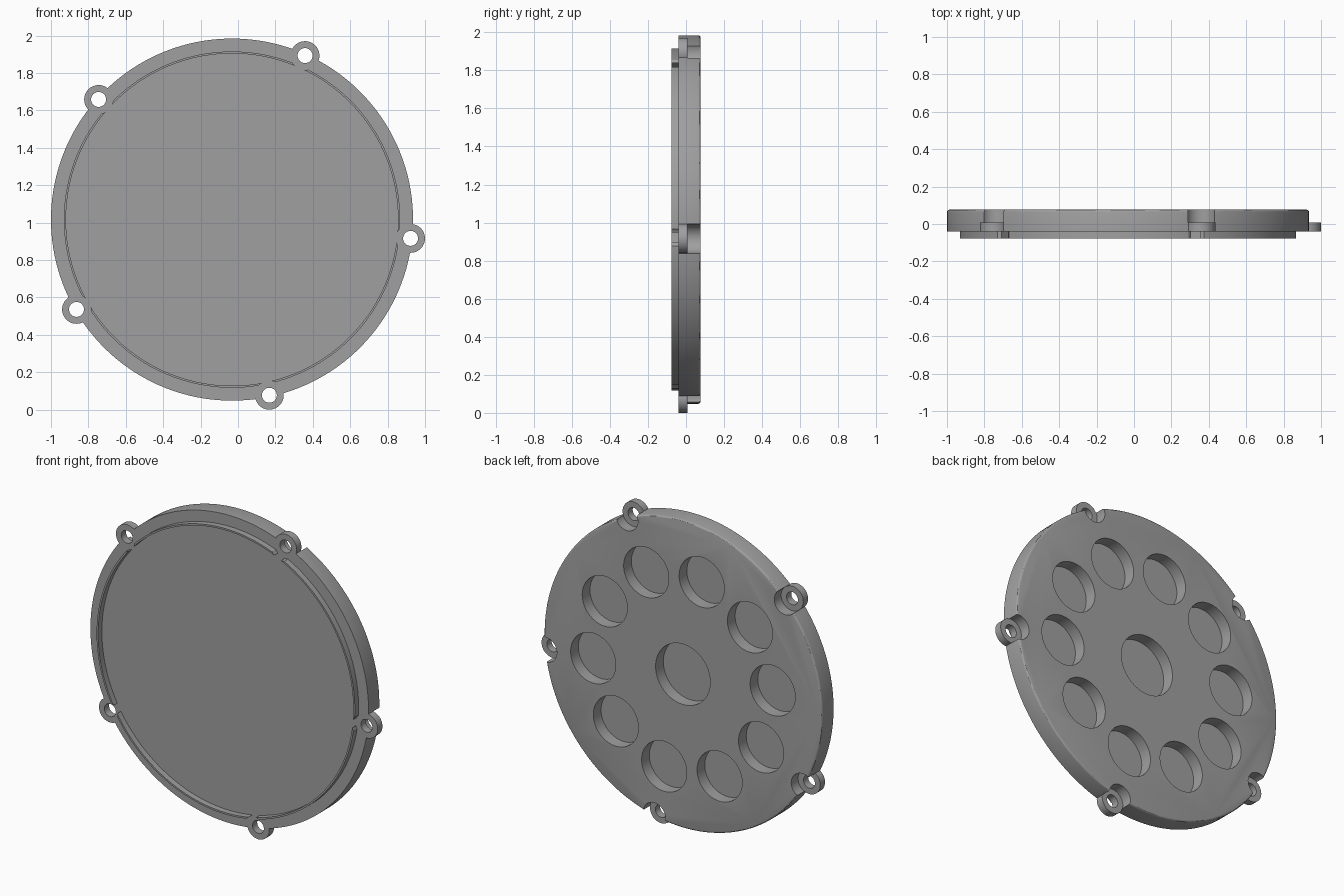
import bpy, bmesh, math
from mathutils import Matrix

if "Cube" in bpy.data.objects:
    bpy.data.objects.remove(bpy.data.objects["Cube"])

CX, CZ = -0.032, 1.016             # disc centre
FRONT, BACK = -0.039, 0.0765       # disc faces along y
LIP_FRONT = -0.0765
TAB_BACK = 0.0085

grey = bpy.data.materials.new("grey metal")
grey.diffuse_color = (0.35, 0.35, 0.35, 1)
grey.use_nodes = True
grey.node_tree.nodes["Principled BSDF"].inputs["Base Color"].default_value = grey.diffuse_color


def around(count, radius, start):
    """Centres evenly spaced on a circle about the disc axis."""
    step = 2 * math.pi / count
    a0 = math.radians(start)
    return [(CX + radius * math.cos(a0 + i * step),
             CZ + radius * math.sin(a0 + i * step)) for i in range(count)]


def cylinders(name, spots, radius, y0, y1, segments=48):
    """One object holding a y-axis cylinder at each (x, z) spot."""
    bm = bmesh.new()
    for x, z in spots:
        m = Matrix.Translation((x, (y0 + y1) / 2, z)) @ Matrix.Rotation(math.pi / 2, 4, 'X')
        bmesh.ops.create_cone(bm, cap_ends=True, segments=segments, radius1=radius,
                              radius2=radius, depth=y1 - y0, matrix=m)
    mesh = bpy.data.meshes.new(name)
    bm.to_mesh(mesh)
    bm.free()
    obj = bpy.data.objects.new(name, mesh)
    bpy.context.collection.objects.link(obj)
    mesh.materials.append(grey)
    return obj


def apply_boolean(obj, tool, operation):
    tool.hide_render = True
    mod = obj.modifiers.new("boolean", 'BOOLEAN')
    mod.operation, mod.solver, mod.object = operation, 'EXACT', tool
    bpy.context.view_layer.objects.active = obj
    bpy.ops.object.modifier_apply(modifier=mod.name)
    bpy.data.objects.remove(tool)


def smooth(obj):
    bpy.ops.object.select_all(action='DESELECT')
    obj.select_set(True)
    bpy.context.view_layer.objects.active = obj
    bpy.ops.object.shade_smooth_by_angle(angle=math.radians(30))


centre = [(CX, CZ)]
tab_spots = around(5, 0.96, 66)

# Disc with a rounded back edge
disc = cylinders("cover_disc", centre, 0.968, FRONT, BACK, 160)
bm = bmesh.new()
bm.from_mesh(disc.data)
rim = [e for e in bm.edges if all(v.co.y > BACK - 0.001 for v in e.verts)]
bmesh.ops.bevel(bm, geom=rim, offset=0.012, segments=3, profile=0.5, affect='EDGES')
bm.to_mesh(disc.data)
bm.free()

# Screw tabs, the clearance behind them and their holes
apply_boolean(disc, cylinders("tabs", tab_spots, 0.077, FRONT, 0.04), 'UNION')
apply_boolean(disc, cylinders("tab_clearance", tab_spots, 0.0775, TAB_BACK, 0.2), 'DIFFERENCE')
apply_boolean(disc, cylinders("screw_holes", tab_spots, 0.04, -0.2, 0.2, 32), 'DIFFERENCE')

# Round pockets in the back
floor = BACK - 0.077
apply_boolean(disc, cylinders("pocket_ring", around(10, 0.628, 66), 0.157, floor, 0.2, 64), 'DIFFERENCE')
apply_boolean(disc, cylinders("middle_pocket", centre, 0.19, floor, 0.2, 64), 'DIFFERENCE')
smooth(disc)

# Thin locating lip on the front, interrupted at each tab
lip = cylinders("front_lip", centre, 0.899, LIP_FRONT, FRONT, 160)
apply_boolean(lip, cylinders("lip_inside", centre, 0.888, -0.2, 0.2, 160), 'DIFFERENCE')
apply_boolean(lip, cylinders("lip_gaps", tab_spots, 0.077, -0.2, 0.2), 'DIFFERENCE')
smooth(lip)
